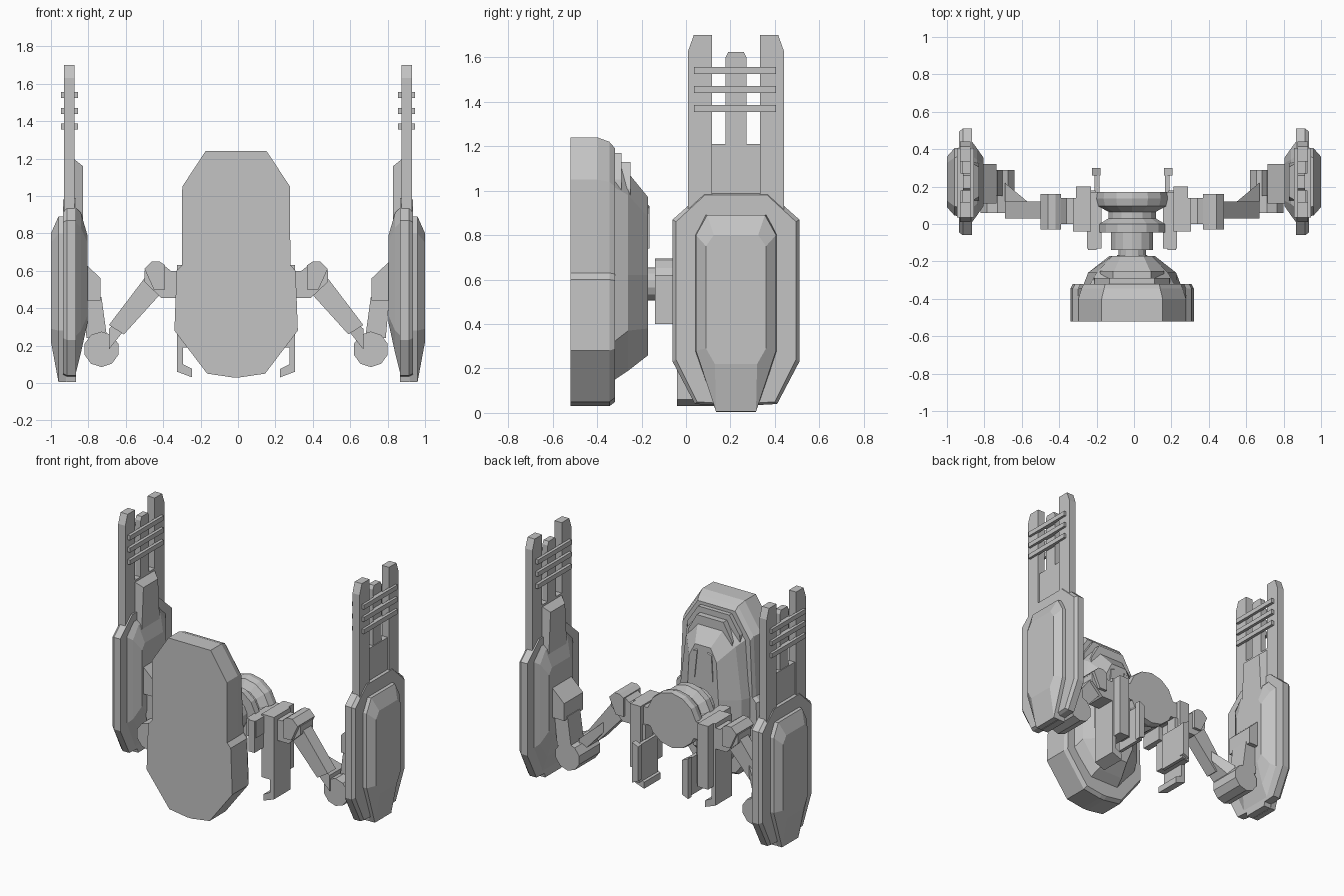
import bpy
import bmesh
from math import sin, cos, pi

if "Cube" in bpy.data.objects:
    bpy.data.objects.remove(bpy.data.objects["Cube"])

GREY = (0.55, 0.55, 0.55, 1)
mat = bpy.data.materials.new("plain grey")
mat.use_nodes = True
mat.diffuse_color = GREY
mat.node_tree.nodes["Principled BSDF"].inputs["Base Color"].default_value = GREY

SHIFT = -0.01  # the hull and arms sit slightly off centre


def loft(name, axis, slices, side=1, shift=0.0):
    """Join equal-length outlines placed at depths along x or y."""
    bm = bmesh.new()
    rings = []
    for depth, outline in slices:
        ring = []
        for a, z in outline:
            x, y = (depth, a) if axis == "x" else (a, depth)
            ring.append(bm.verts.new((x * side + shift, y, z)))
        rings.append(ring)
    n = len(rings[0])
    for r, q in zip(rings, rings[1:]):
        for i in range(n):
            j = (i + 1) % n
            bm.faces.new((r[i], r[j], q[j], q[i]))
    bm.faces.new(rings[0])
    bm.faces.new(rings[-1])
    bmesh.ops.recalc_face_normals(bm, faces=bm.faces)
    mesh = bpy.data.meshes.new(name)
    bm.to_mesh(mesh)
    bm.free()
    mesh.materials.append(mat)
    obj = bpy.data.objects.new(name, mesh)
    bpy.context.collection.objects.link(obj)
    return obj


def prism(name, axis, outline, d0, d1, side=1, shift=0.0):
    return loft(name, axis, [(d0, outline), (d1, outline)], side, shift)


def box(name, xs, ys, zs, side=1, shift=0.0):
    corners = [(xs[0], zs[0]), (xs[1], zs[0]), (xs[1], zs[1]), (xs[0], zs[1])]
    return prism(name, "y", corners, ys[0], ys[1], side, shift)


def sym(half, centre=0.0):
    """Mirror a top-to-bottom list of (half width, height)."""
    return [(centre + w, z) for w, z in half] + [(centre - w, z) for w, z in reversed(half)]


# Hull: flat front slab
front = [(.163, 1.24), (.288, 1.05), (.29, .63), (.318, .6), (.33, .28), (.155, .05), (.02, .03)]
back = [(.15, 1.22), (.27, 1.04), (.288, .63), (.318, .6), (.33, .28), (.155, .05), (.02, .03)]
loft("hull_plate", "y", [(-.52, sym(front)), (-.40, sym(front)), (-.345, sym(back)),
                         (-.32, sym([(w * .96, z * .96 + .02) for w, z in back]))], 1, SHIFT)

# Hull: tapered rear body and stepped arch
loft("hull_rear", "y", [
    (-.35, sym([(.13, 1.17), (.24, 1.03), (.27, .62), (.27, .30), (.12, .13)])),
    (-.26, sym([(.10, 1.08), (.19, .98), (.235, .62), (.235, .37), (.10, .19)])),
    (-.17, sym([(.06, .97), (.105, .88), (.12, .62), (.12, .38), (.07, .26)]))], 1, SHIFT)
arch = [(.12, 1.18), (.2, 1.06), (.21, .92), (.16, .92), (.15, 1.03), (.09, 1.11)]
for y, scale, drop in ((-.29, 1.0, .01), (-.25, .85, .05)):
    prism("rear_arch", "y", sym([(w * scale, z - drop) for w, z in arch]), -.36, y, 1, SHIFT)
for s in (1, -1):
    loft("rear_fin", "y", [(-.27, [(.03, 1.07), (.09, 1.05), (.1, .72), (.05, .72)]),
                           (-.165, [(.04, .93), (.07, .92), (.08, .74), (.06, .74)])], s, SHIFT)

# Central turned joint
N = 14


def ring(radius):
    return [(radius * cos(2 * pi * (i + .5) / N), .58 + radius * sin(2 * pi * (i + .5) / N))
            for i in range(N)]


loft("central_joint", "y", [(y, ring(r)) for y, r in (
    (-.19, .075), (-.14, .075), (-.14, .115), (-.045, .115), (-.045, .18), (.0, .18),
    (.03, .13), (.065, .13), (.095, .185), (.135, .195), (.17, .19))], 1, SHIFT)

for s in (1, -1):
    # Hanging brackets beside the joint
    box("cradle_arm", (.165, .24), (-.13, .17), (.50, .62), s, SHIFT)
    box("cradle_lug", (.19, .235), (-.14, .02), (.40, .62), s, SHIFT)
    box("bracket_slab", (.22, .30), (-.04, .2), (.19, .63), s, SHIFT)
    prism("bracket_hook", "y", [(.285, .63), (.315, .63), (.315, .06), (.235, .03), (.235, .075),
                                (.285, .1)], -.04, .14, s, SHIFT)
    box("bracket_flap", (.175, .20), (.07, .28), (.14, .40), s, SHIFT)
    prism("flap_rim", "y", [(.17, .16), (.215, .14), (.215, .42), (.17, .40)], .26, .30, s, SHIFT)
    box("flap_hinge", (.195, .24), (.1, .18), (.2, .5), s, SHIFT)

    # Shoulder, arm and elbow
    prism("shoulder", "y", [(.30, .60), (.35, .60), (.40, .64), (.45, .64), (.49, .60),
                            (.49, .54), (.40, .455), (.30, .455)], .0, .14, s, SHIFT)
    prism("shoulder_band", "y", [(.38, .63), (.41, .65), (.45, .65), (.49, .61), (.44, .5),
                                 (.38, .5)], -.03, .16, s, SHIFT)
    prism("upper_arm", "y", [(.41, .47), (.49, .56), (.68, .31), (.60, .26)], .03, .12, s, SHIFT)
    loft("elbow_link", "x", [(.56, [(.03, .33), (.12, .33), (.12, .40), (.03, .40)]),
                             (.68, [(.05, .18), (.22, .18), (.22, .29), (.05, .29)])], s, SHIFT)
    ball = [(.72 + .095 * cos(2 * pi * (i + .5) / 10), .18 + .095 * sin(2 * pi * (i + .5) / 10))
            for i in range(10)]
    prism("elbow", "y", ball, .06, .29, s, SHIFT)
    prism("forearm", "y", [(.69, .24), (.80, .24), (.82, .46), (.72, .46)], .15, .29, s, SHIFT)
    prism("pod_mount", "y", [(.725, .44), (.725, .56), (.83, .66), (.83, .44)], .11, .32, s, SHIFT)

    # Side pod: rim, raised outer panel and raised inner panel
    C = .225
    rim = sym([(.15, .99), (.285, .87), (.285, .23), (.185, .04), (.095, .035), (.09, .005)], C)
    slim = sym([(.14, .98), (.27, .86), (.27, .24), (.175, .05), (.095, .045), (.09, .02)], C)
    prism("pod_rim", "x", rim, .865, .915, s)
    loft("pod_rim_bevel", "x", [(.915, rim), (.935, slim)], s)
    loft("pod_outer_panel", "x", [
        (.92, sym([(.14, .89), (.185, .80), (.185, .28), (.09, .006)], C)),
        (.96, sym([(.13, .89), (.18, .80), (.18, .28), (.09, .006)], C)),
        (1.0, sym([(.10, .80), (.135, .75), (.135, .29), (.095, .22)], C))], s)
    loft("pod_inner_panel", "x", [
        (.87, sym([(.14, .94), (.22, .86), (.22, .25), (.12, .04)], C)),
        (.84, sym([(.12, .91), (.18, .83), (.18, .28), (.10, .16)], C)),
        (.805, sym([(.10, .79), (.13, .75), (.13, .36), (.09, .32)], C))], s)

    # Tower above the pod
    box("tower_base", (.875, .92), (.11, .34), (.9, 1.21), s)
    loft("tower_block", "x", [(.88, sym([(.11, 1.20), (.11, .85)], C)),
                              (.83, sym([(.08, 1.16), (.10, .85)], C))], s)
    for t in (1, -1):
        prong = [(C + t * a, z) for a, z in ((.108, .9), (.108, 1.70), (.19, 1.70),
                                              (.215, 1.63), (.215, .9))]
        prism("outer_prong", "x", prong, .875, .93, s)
    prism("middle_prong", "x", sym([(.035, 1.625), (.047, 1.60), (.047, 1.18)], C), .875, .915, s)
    for z in (1.37, 1.455, 1.54):
        for x in (.855, .925):
            box("cross_bar", (x, x + .022), (.035, .405), (z - .016, z + .016), s)
        for y in (.06, C, .39):
            box("bar_spacer", (.86, .94), (y - .045 if y == C else y - .015,
                                           y + .045 if y == C else y + .015),
                (z - .014, z + .014), s)
